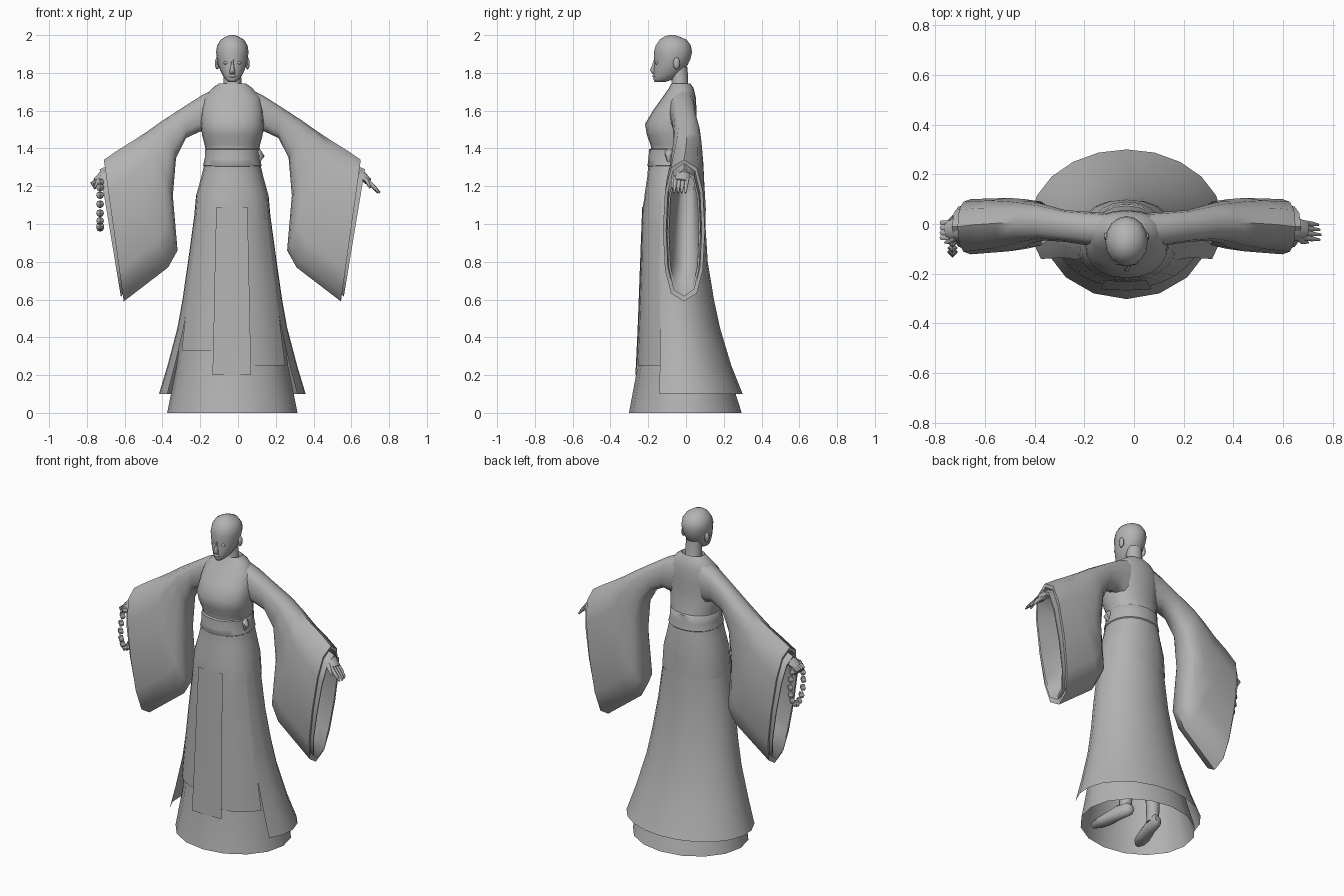
import bpy, bmesh, math
from mathutils import Vector

CX = -0.03  # body centre line
grey = bpy.data.materials.new("plain grey")
grey.diffuse_color = (0.45, 0.45, 0.45, 1)


def finish(name, bm, angle=50):
    bmesh.ops.recalc_face_normals(bm, faces=bm.faces)
    me = bpy.data.meshes.new(name)
    bm.to_mesh(me)
    bm.free()
    me.materials.append(grey)
    ob = bpy.data.objects.new(name, me)
    bpy.context.collection.objects.link(ob)
    bpy.ops.object.select_all(action='DESELECT')
    ob.select_set(True)
    bpy.context.view_layer.objects.active = ob
    bpy.ops.object.shade_smooth_by_angle(angle=math.radians(angle))
    return ob


def loft(name, rings, closed=True, caps=(False, False), angle=50):
    bm = bmesh.new()
    rows = [[bm.verts.new(p) for p in r] for r in rings]
    n = len(rows[0])
    for a, b in zip(rows, rows[1:]):
        for i in range(n if closed else n - 1):
            j = (i + 1) % n
            bm.faces.new((a[i], a[j], b[j], b[i]))
    for row, cap in zip((rows[0], rows[-1]), caps):
        if cap:
            bm.faces.new(row)
    return finish(name, bm, angle)


def bent(v, p):
    return math.copysign(abs(v) ** p, v)


def oval(z, hx, yf, yb, n=16, a0=0, a1=360, p=1.0, grow=0.0):
    """Horizontal ring, or an arc of one, between front yf and back yb."""
    full = a1 - a0 == 360
    yc, ry = (yf + yb) / 2, (yb - yf) / 2
    pts = []
    for i in range(n):
        a = math.radians(a0 + (a1 - a0) * i / (n if full else n - 1))
        pts.append((CX + (hx + grow) * bent(math.cos(a), p),
                    yc + (ry + grow) * bent(math.sin(a), p), z))
    return pts


def tube(name, pts, radii, n=8, flat=1.0):
    rings = []
    for i, q in enumerate(pts):
        d = Vector(pts[min(i + 1, len(pts) - 1)]) - Vector(pts[max(i - 1, 0)])
        d.normalize()
        u = d.cross(Vector((0, 1, 0))).normalized()
        w = d.cross(u)
        rings.append([Vector(q) + radii[i] * (u * math.cos(a) * flat + w * math.sin(a))
                      for a in (math.tau * k / n for k in range(n))])
    return loft(name, rings, caps=(True, True), angle=60)


def ball(name, loc, size, u=10, v=7, angle=60):
    bm = bmesh.new()
    bmesh.ops.create_uvsphere(bm, u_segments=u, v_segments=v, radius=1)
    for q in bm.verts:
        q.co = Vector(loc) + Vector([q.co[k] * size[k] for k in range(3)])
    return finish(name, bm, angle)


# Head, neck and face
head = [(1.752, .02, -.165, -.11), (1.765, .036, -.172, -.07), (1.785, .05, -.172, -.04),
        (1.81, .063, -.172, -.012), (1.84, .074, -.17, .008), (1.87, .081, -.168, .022),
        (1.91, .086, -.17, .032), (1.945, .081, -.16, .026), (1.975, .062, -.14, .004),
        (1.992, .035, -.115, -.035), (2.0, .012, -.09, -.062)]
loft("head", [oval(*r) for r in head], caps=(True, True), angle=70)
loft("neck", [oval(1.68, .065, -.09, .03, 12), oval(1.74, .048, -.075, .012, 12),
              oval(1.83, .046, -.08, .008, 12)])
loft("nose", [oval(1.795, .016, -.178, -.15, 6), oval(1.812, .014, -.195, -.15, 6),
              oval(1.835, .009, -.184, -.15, 6), oval(1.87, .007, -.172, -.15, 6)],
     caps=(True, True), angle=70)
ball("lips", (CX, -.168, 1.784), (.02, .01, .008))
for s in (-1, 1):
    ball("ear", (CX + s * .08, -.05, 1.85), (.012, .018, .032), 8, 6)
    ball("eyelid", (CX + s * .032, -.153, 1.853), (.016, .012, .009), 8, 6)

# Robe bodice down to the hips
bodice = [(1.70, .05, -.07, .02), (1.745, .07, -.078, .022), (1.72, .105, -.09, .04), (1.67, .15, -.125, .052),
          (1.60, .163, -.175, .056), (1.53, .167, -.217, .056), (1.47, .16, -.207, .06),
          (1.42, .147, -.188, .07), (1.385, .14, -.182, .075), (1.34, .146, -.2, .08),
          (1.31, .15, -.2, .084), (1.25, .164, -.205, .09), (1.15, .192, -.22, .098),
          (1.02, .203, -.228, .1)]
loft("bodice", [oval(*r, n=20, p=.9) for r in bodice])

# Sash around the waist with a side knot
sash = [(1.40, .140, -.184, .073), (1.395, .146, -.196, .08), (1.35, .146, -.198, .083),
        (1.31, .155, -.204, .09), (1.305, .15, -.2, .085)]
loft("sash", [oval(*r, n=20, p=.9) for r in sash])
tube("sash_knot", [(.08, -.08, 1.38), (.105, -.09, 1.375), (.125, -.095, 1.36), (.10, -.09, 1.32)],
     [.02, .026, .016, .008], 6)

# Skirts: full underskirt, split overskirt, front layers
under = [(1.05, .19, -.222, .095), (.8, .222, -.23, .11), (.45, .27, -.242, .17),
         (.25, .295, -.255, .215), (0, .345, -.302, .295)]
loft("underskirt", [oval(*r, n=16) for r in under])
over = [(1.15, .193, -.221, .099), (1.04, .203, -.229, .1), (.8, .236, -.238, .115),
        (.6, .265, -.242, .148), (.45, .292, -.25, .18), (.25, .345, -.275, .24), (.1, .39, -.3, .3)]
loft("overskirt", [oval(*r, n=15, a0=-28, a1=208) for r in over], closed=False)
front = [(1.12, .197, -.223, .098), (1.04, .202, -.229, .1), (.8, .234, -.236, .115), (.45, .282, -.249, .175)]
loft("front_left_layer", [oval(*r, n=6, a0=206, a1=258, grow=.002) for r in front]
     + [oval(.33, .296, -.254, .2, 6, 206, 258, grow=.002)], closed=False)
loft("front_right_layer", [oval(*r, n=7, a0=258, a1=334, grow=.002) for r in front]
     + [oval(.25, .31, -.259, .215, 7, 258, 334, grow=.002)], closed=False)
loft("front_panel", [[(CX - w - .005, y + .006, z), (CX, y, z), (CX + w, y + .006, z)]
                     for z, w, y in ((1.09, .08, -.232), (.8, .087, -.243), (.45, .094, -.256), (.2, .1, -.268))],
     closed=False)


# Sleeves: slanted sections as (top x, top z, bottom x, bottom z, front y, back y)
def section(s, tx, tz, bx, bz, yf, yb, n=12):
    pts = []
    for k in range(n):
        a = math.tau * k / n
        t = .5 + .5 * bent(math.sin(a), .85)
        y = (yf + yb) / 2 + (yb - yf) / 2 * bent(math.cos(a), .7)
        pts.append((CX + s * (bx + t * (tx - bx) - CX), y, bz + t * (tz - bz)))
    return pts


sleeve = [(.04, 1.725, .08, 1.47, -.09, .045), (.13, 1.682, .14, 1.49, -.085, .05),
          (.22, 1.625, .215, 1.455, -.072, .056), (.34, 1.547, .268, 1.35, -.066, .08),
          (.42, 1.49, .285, 1.15, -.078, .092), (.50, 1.438, .26, .86, -.095, .1),
          (.58, 1.388, .31, .77, -.11, .105), (.65, 1.34, .545, .59, -.122, .1),
          (.645, 1.32, .545, .615, -.105, .083), (.58, 1.33, .5, .68, -.1, .08)]
cuff = [(.58, 1.33, .50, .68, -.1, .08), (.672, 1.29, .56, .615, -.1, .078),
        (.668, 1.275, .56, .635, -.09, .068), (.55, 1.3, .47, .75, -.075, .068),
        (.38, 1.4, .33, 1.15, -.04, .05)]
for s, side in ((-1, "left"), (1, "right")):
    loft(side + "_sleeve", [section(s, *r) for r in sleeve])
    loft(side + "_cuff", [section(s, *r) for r in cuff], caps=(False, True))

    # Hands: right open, left curled
    def put(x, y, z):
        return (CX + s * (x - CX), y, z)
    tube(side + "_palm", [put(.5, .01, 1.34), put(.61, 0, 1.29), put(.65, -.015, 1.265), put(.69, -.025, 1.225)],
         [.028, .026, .042, .036], 8, .55)
    for k in range(4):
        y = -.055 + k * .02
        if s > 0:
            path = [put(.68, y, 1.235), put(.715, y - .005, 1.20), put(.752 - .005 * abs(k - 1), y - .008, 1.165)]
        else:
            path = [put(.68, y, 1.235), put(.712, y, 1.215), put(.695, y, 1.185)]
        tube(side + "_finger", path, [.012, .011, .005], 6)
    tube(side + "_thumb", [put(.64, -.04, 1.26), put(.68, -.07, 1.23), put(.70, -.075, 1.19)],
         [.014, .012, .005], 6)

    # Legs and feet under the skirt
    fx = CX + s * .1
    tube(side + "_leg", [(fx, .01, .06), (fx, .01, .2), (CX + s * .09, 0, .6)], [.035, .04, .06])
    loft(side + "_shoe", [[(fx + s * (.05 - y) * .25 + w * math.cos(a), y, c + h * math.sin(a))
                           for a in (math.tau * k / 10 for k in range(10))]
                          for y, w, c, h in ((.06, .02, .06, .02), (.04, .034, .06, .04), (-.03, .036, .06, .045),
                                             (-.11, .045, .04, .03), (-.17, .04, .035, .022), (-.2, .018, .03, .012))],
         caps=(True, True))

# Prayer beads hanging from the left hand
for k in range(16):
    a = math.tau * k / 16
    ball("bead", (-.73, -.05 + .065 * math.sin(a), 1.105 + .125 * math.cos(a)), (.021, .021, .021), 4, 4, 20)
